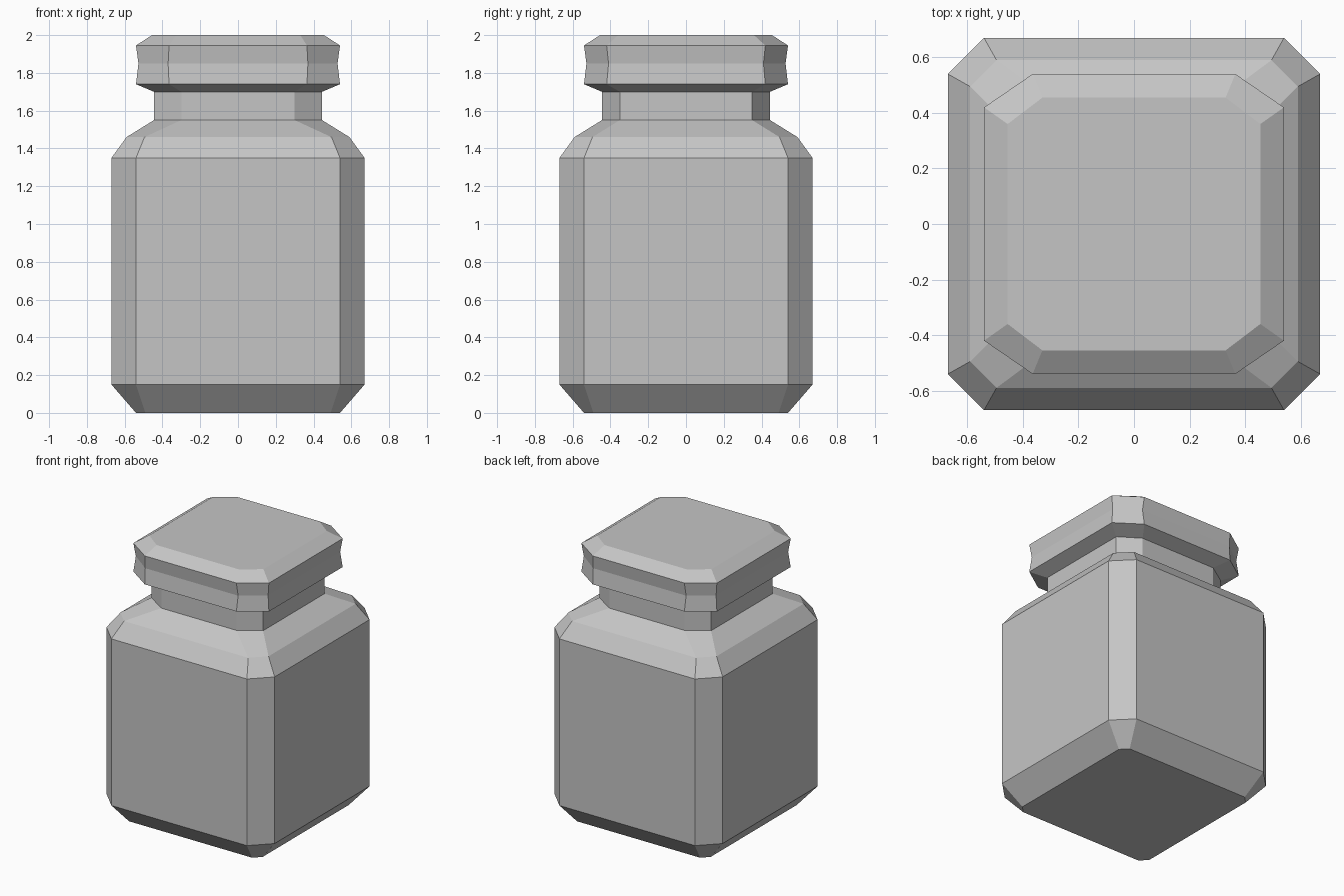
import bpy
import bmesh

cube = bpy.data.objects.get("Cube")
if cube:
    bpy.data.objects.remove(cube, do_unlink=True)

# One plain grey for the whole jar
grey = bpy.data.materials.new("plain_grey")
grey.use_nodes = True
colour = (0.56, 0.56, 0.56, 1)
grey.diffuse_color = colour
grey.node_tree.nodes["Principled BSDF"].inputs["Base Color"].default_value = colour


def ring(bm, z, half, flat_x, flat_y):
    """Square outline with cut corners, anticlockwise from above."""
    quarter = [(half, -flat_y), (half, flat_y), (flat_x, half), (-flat_x, half)]
    points = quarter + [(-x, -y) for x, y in quarter]
    return [bm.verts.new((x, y, z)) for x, y in points]


def loft(name, levels, cap_bottom=False, cap_top=False):
    """Join a stack of cut-corner outlines into one flat-faced part."""
    bm = bmesh.new()
    rings = [ring(bm, *level) for level in levels]
    for low, high in zip(rings, rings[1:]):
        for i in range(len(low)):
            j = (i + 1) % len(low)
            bm.faces.new((low[i], low[j], high[j], high[i]))
    if cap_bottom:
        bm.faces.new(list(reversed(rings[0])))
    if cap_top:
        bm.faces.new(rings[-1])
    mesh = bpy.data.meshes.new(name)
    bm.to_mesh(mesh)
    bm.free()
    mesh.materials.append(grey)
    obj = bpy.data.objects.new(name, mesh)
    bpy.context.collection.objects.link(obj)
    return obj


# Outlines shared by neighbouring parts: height, half width, flat in x, flat in y
neck_base = (1.55, 0.445, 0.30, 0.35)
neck_top = (1.70, 0.445, 0.30, 0.35)

# Body with bevelled foot and sloping shoulder
loft("jar_body", [
    (0, 0.54, 0.49, 0.49),
    (0.15, 0.67, 0.54, 0.54),
    (1.35, 0.67, 0.54, 0.54),
    (1.46, 0.59, 0.495, 0.495),
    neck_base,
], cap_bottom=True)

# Straight neck
loft("jar_neck", [neck_base, neck_top])

# Lid with a slightly pinched rim and bevelled top
loft("jar_lid", [
    neck_top,
    (1.74, 0.54, 0.365, 0.42),
    (1.85, 0.527, 0.37, 0.41),
    (1.945, 0.54, 0.365, 0.42),
    (2, 0.455, 0.33, 0.36),
], cap_top=True)
